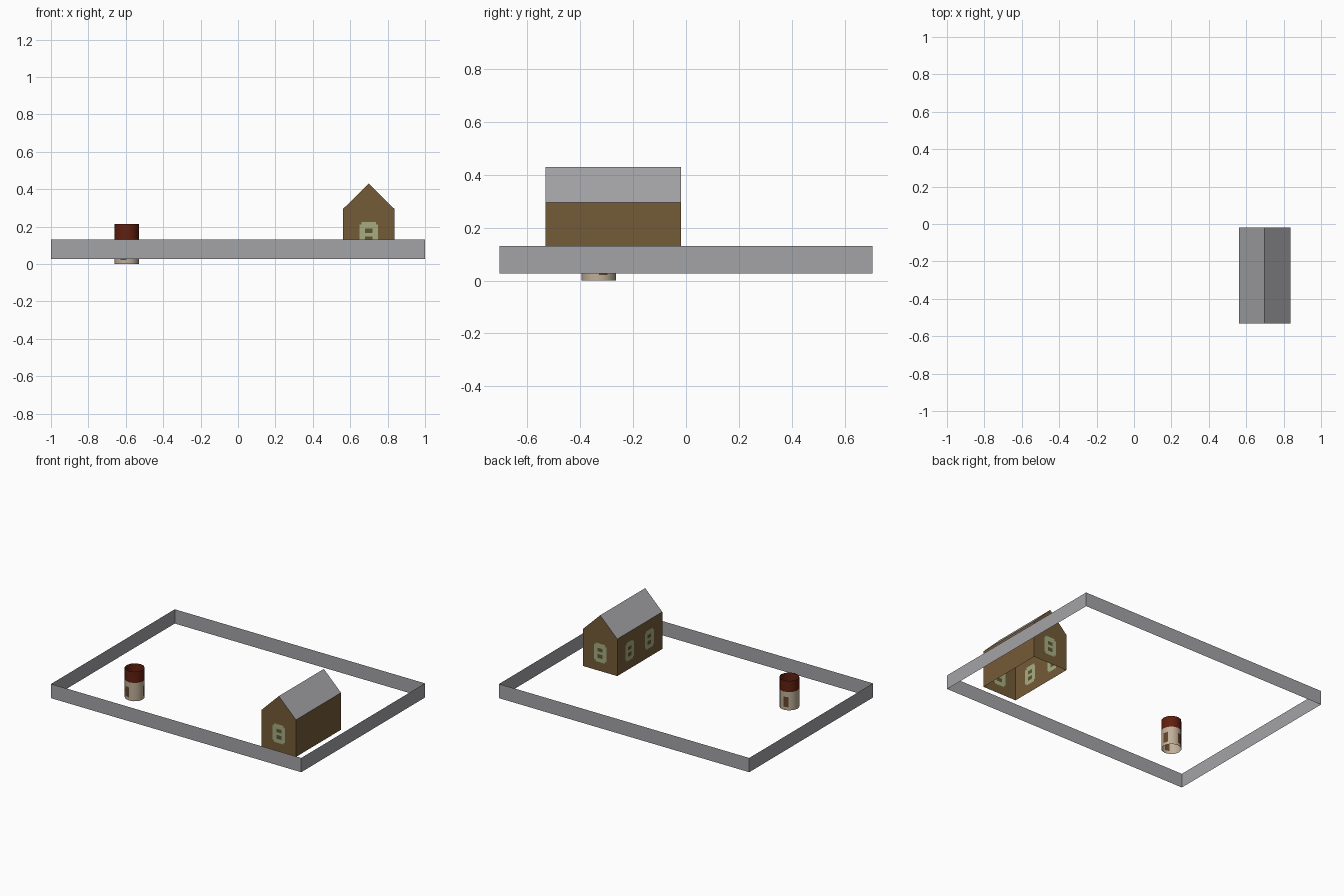
import bpy, bmesh, math

if "Cube" in bpy.data.objects:
    bpy.data.objects.remove(bpy.data.objects["Cube"])


def material(name, rgb):
    m = bpy.data.materials.new(name)
    m.diffuse_color = (*rgb, 1)
    m.use_nodes = True
    m.node_tree.nodes["Principled BSDF"].inputs["Base Color"].default_value = m.diffuse_color
    return m


GREY = material("stone grey", (0.37, 0.37, 0.39))
BROWN = material("timber brown", (0.175, 0.104, 0.039))
PALE = material("pale green", (0.38, 0.42, 0.22))
OLIVE = material("dark olive", (0.115, 0.090, 0.034))
RED = material("dark red", (0.120, 0.014, 0.005))
CREAM = material("cream plaster", (0.52, 0.43, 0.31))
DOOR = material("door brown", (0.13, 0.060, 0.028))


def finish(name, bm, mats):
    bmesh.ops.remove_doubles(bm, verts=bm.verts, dist=0.0001)
    me = bpy.data.meshes.new(name)
    bm.to_mesh(me)
    bm.free()
    for m in mats:
        me.materials.append(m)
    ob = bpy.data.objects.new(name, me)
    bpy.context.collection.objects.link(ob)
    return ob


def face(bm, pts, mat=0):
    f = bm.faces.new([bm.verts.new(p) for p in pts])
    f.material_index = mat


# Yard wall: a single open sheet around the rectangle
W, D, Z0, Z1 = 1.0, 0.706, 0.027, 0.13
bm = bmesh.new()
ring = [(-W, -D), (W, -D), (W, D), (-W, D)]
for i in range(4):
    a, b = ring[i], ring[(i + 1) % 4]
    face(bm, [(*a, Z0), (*b, Z0), (*b, Z1), (*a, Z1)])
finish("yard_wall", bm, [GREY])

# House dimensions
X0, X1, Y0, Y1 = 0.562, 0.836, -0.532, -0.018
BASE, EAVE, RIDGE = 0.027, 0.295, 0.43
XM = (X0 + X1) / 2

# Window layout: offsets from its centre, and heights
HALF, EDGE, PANE = 0.05, 0.038, 0.02
LEVELS = [0.090, 0.103, 0.118, 0.146, 0.165, 0.190, 0.210, 0.224]


def panel_material(u, z, centres):
    """Frame with clipped corners and two dark panes; brown elsewhere."""
    if not LEVELS[0] < z < LEVELS[-1]:
        return 0
    for c in centres:
        d = abs(u - c)
        if d < HALF:
            if d > EDGE and not LEVELS[1] < z < LEVELS[-2]:
                return 0
            if d < PANE and (LEVELS[2] < z < LEVELS[3] or LEVELS[4] < z < LEVELS[5]):
                return 2
            return 1
    return 0


def wall_panel(bm, a, b, centres):
    """Flat wall from a to b, cut into cells that form the windows."""
    length = math.dist(a, b)
    us = [0, length]
    for c in centres:
        for o in (HALF, EDGE, PANE):
            us += [c - o, c + o]
    us.sort()
    zs = [BASE] + (LEVELS if centres else []) + [EAVE]

    def at(u, z):
        t = u / length
        return (a[0] + (b[0] - a[0]) * t, a[1] + (b[1] - a[1]) * t, z)

    for u0, u1 in zip(us, us[1:]):
        for z0, z1 in zip(zs, zs[1:]):
            m = panel_material((u0 + u1) / 2, (z0 + z1) / 2, centres)
            face(bm, [at(u0, z0), at(u1, z0), at(u1, z1), at(u0, z1)], m)


# House walls: windows on the gables and the left side, plain right side
bm = bmesh.new()
mid = (X1 - X0) / 2
wall_panel(bm, (X0, Y0), (X1, Y0), [mid])
wall_panel(bm, (X1, Y0), (X1, Y1), [])
wall_panel(bm, (X1, Y1), (X0, Y1), [mid])
wall_panel(bm, (X0, Y1), (X0, Y0), [0.142, 0.367])
face(bm, [(X0, Y0, EAVE), (X1, Y0, EAVE), (XM, Y0, RIDGE)])
face(bm, [(X1, Y1, EAVE), (X0, Y1, EAVE), (XM, Y1, RIDGE)])
finish("house_walls", bm, [BROWN, PALE, OLIVE])

# House roof: two slopes without overhang
bm = bmesh.new()
face(bm, [(X1, Y0, EAVE), (X1, Y1, EAVE), (XM, Y1, RIDGE), (XM, Y0, RIDGE)])
face(bm, [(X0, Y1, EAVE), (X0, Y0, EAVE), (XM, Y0, RIDGE), (XM, Y1, RIDGE)])
finish("house_roof", bm, [GREY])

# Round tower: open tube, red above, cream below with door patches
CX, CY, R, SIDES = -0.595, -0.33, 0.066, 12
bm = bmesh.new()
heights = [0, 0.022, 0.095, 0.132, 0.213]
for i in range(SIDES):
    a0, a1 = (2 * math.pi * k / SIDES for k in (i, i + 1))
    p = (CX + R * math.cos(a0), CY + R * math.sin(a0))
    q = (CX + R * math.cos(a1), CY + R * math.sin(a1))
    for j in range(4):
        m = 1 if j == 3 else 2 if j == 1 and i in (0, 3, 8) else 0
        z0, z1 = heights[j], heights[j + 1]
        face(bm, [(*p, z0), (*q, z0), (*q, z1), (*p, z1)], m)
tower = finish("round_tower", bm, [CREAM, RED, DOOR])
for poly in tower.data.polygons:
    poly.use_smooth = True
